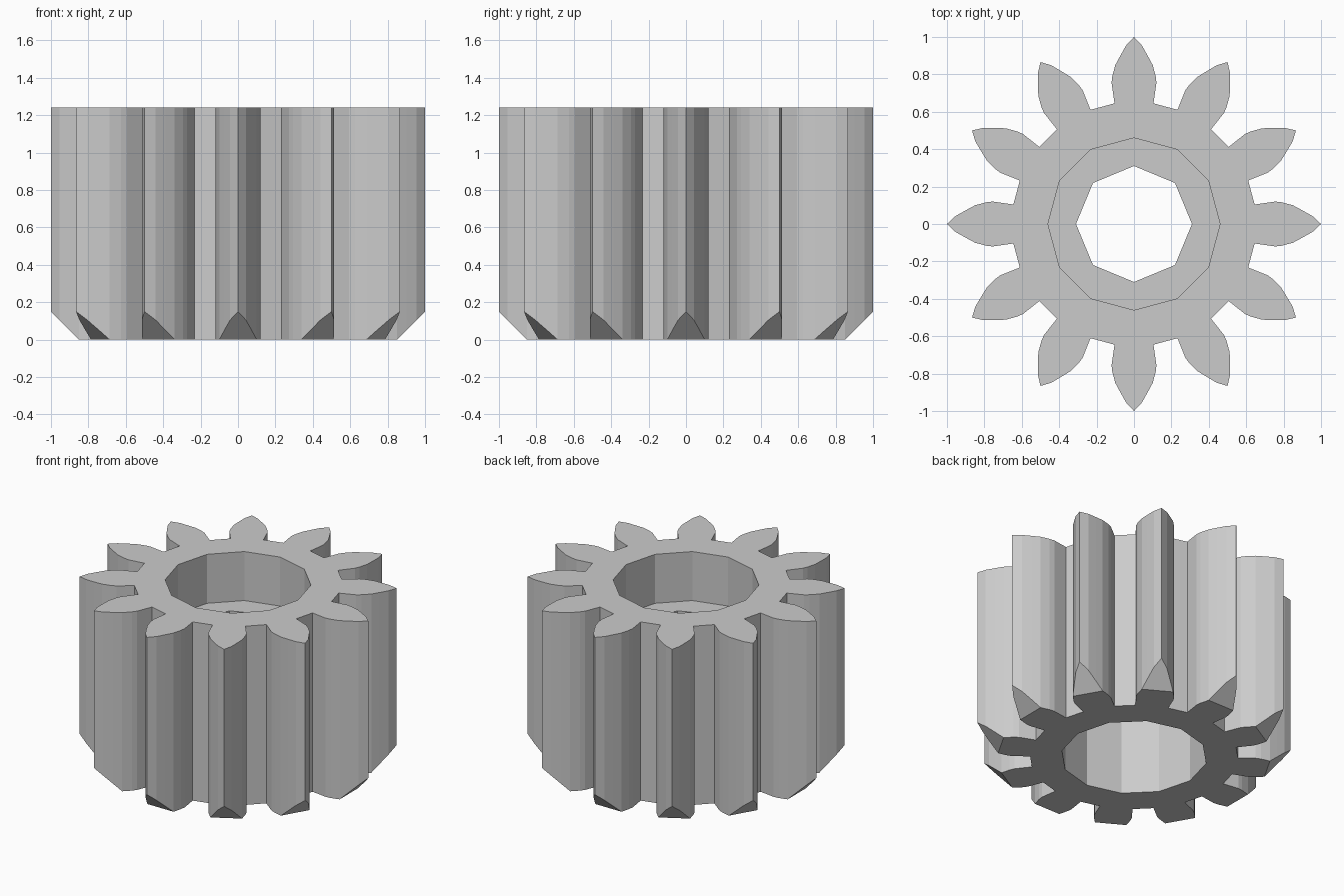
import bpy, bmesh, math
from mathutils import Vector

if "Cube" in bpy.data.objects:
    bpy.data.objects.remove(bpy.data.objects["Cube"])

TEETH, HEIGHT = 12, 1.24
CHAMFER_Z, CHAMFER_R = 0.15, 0.85

# half tooth profile: (sideways offset, distance from axis), root to tip
HALF = [(0.104, 0.645), (0.12, 0.755), (0.116, 0.79), (0.1, 0.85),
        (0.073, 0.90), (0.042, 0.955)]
TOOTH = [(-s, r) for s, r in HALF] + [(0, 1.0)] + HALF[::-1]


def mesh_object(name, bm):
    bmesh.ops.recalc_face_normals(bm, faces=bm.faces[:])
    me = bpy.data.meshes.new(name)
    bm.to_mesh(me)
    bm.free()
    ob = bpy.data.objects.new(name, me)
    bpy.context.collection.objects.link(ob)
    return ob


def prism(name, sides, radius, z0, z1):
    bm = bmesh.new()
    pts = [(radius * math.cos(math.tau * i / sides),
            radius * math.sin(math.tau * i / sides), z0) for i in range(sides)]
    base = bm.faces.new([bm.verts.new(p) for p in pts])
    extrude_up(bm, base, z1 - z0)
    return mesh_object(name, bm)


def extrude_up(bm, base, height):
    geom = bmesh.ops.extrude_face_region(bm, geom=[base], use_keep_orig=True)["geom"]
    verts = [g for g in geom if isinstance(g, bmesh.types.BMVert)]
    bmesh.ops.translate(bm, vec=(0, 0, height), verts=verts)


# toothed body
bm = bmesh.new()
outline = []
for k in range(TEETH):
    a = math.tau * k / TEETH
    c, s = math.cos(a), math.sin(a)
    outline += [bm.verts.new((r * c - t * s, r * s + t * c, 0)) for t, r in TOOTH]
extrude_up(bm, bm.faces.new(outline), HEIGHT)
bmesh.ops.recalc_face_normals(bm, faces=bm.faces[:])

# flat chamfer under each tooth tip
for k in range(TEETH):
    a = math.tau * k / TEETH
    out = Vector((math.cos(a), math.sin(a), 0))
    normal = (out * CHAMFER_Z - Vector((0, 0, 1 - CHAMFER_R))).normalized()
    bmesh.ops.bisect_plane(bm, geom=bm.verts[:] + bm.edges[:] + bm.faces[:],
                           dist=1e-5, plane_co=out * CHAMFER_R,
                           plane_no=normal, clear_outer=True)
    open_edges = [e for e in bm.edges if e.is_boundary]
    bmesh.ops.holes_fill(bm, edges=open_edges, sides=0)
gear = mesh_object("pinion_gear", bm)

# stepped bore: two wide pockets joined by a small octagonal hole
cutters = [prism("upper_pocket", 12, 0.46, 0.90, HEIGHT + 0.2),
           prism("lower_pocket", 12, 0.46, -0.2, 0.72),
           prism("shaft_hole", 8, 0.31, 0.5, 1.1)]
bpy.context.view_layer.objects.active = gear
for cutter in cutters:
    cutter.hide_render = True
    mod = gear.modifiers.new(cutter.name, 'BOOLEAN')
    mod.operation = 'DIFFERENCE'
    mod.solver = 'EXACT'
    mod.object = cutter
    bpy.ops.object.modifier_apply(modifier=mod.name)
    bpy.data.objects.remove(cutter)
